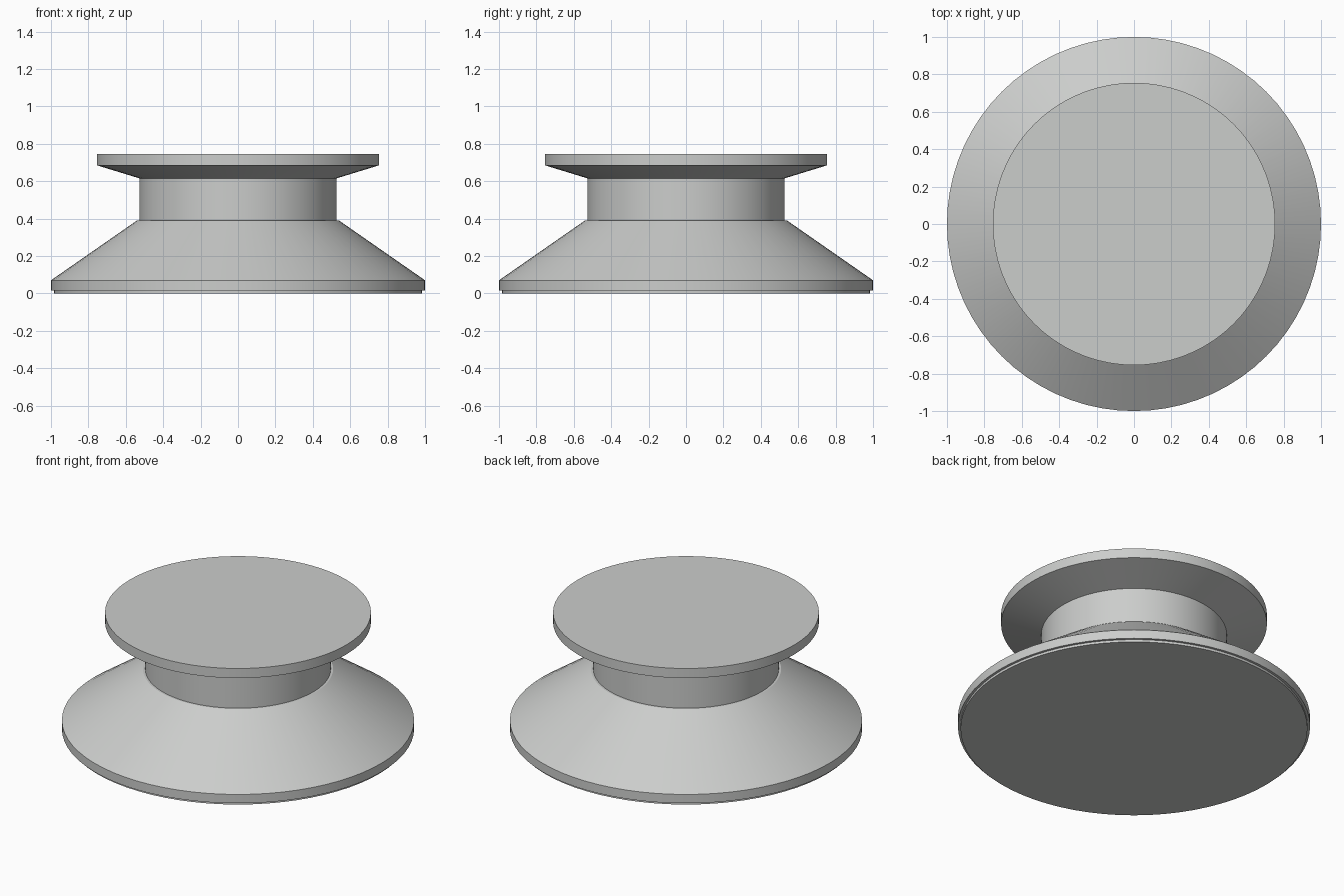
import bpy
import bmesh
from math import radians, tau
from mathutils import Matrix

SIDES = 72

cube = bpy.data.objects.get("Cube")
if cube:
    bpy.data.objects.remove(cube, do_unlink=True)

# Single neutral grey finish
grey = bpy.data.materials.new("neutral_grey")
grey.use_nodes = True
colour = (0.6, 0.61, 0.6, 1)
grey.diffuse_color = colour
grey.node_tree.nodes["Principled BSDF"].inputs["Base Color"].default_value = colour


def turned_part(name, profile):
    """Revolve a (radius, height) profile about z, closing both ends."""
    bm = bmesh.new()
    outline = [(0, profile[0][1])] + profile + [(0, profile[-1][1])]
    verts = [bm.verts.new((r, 0, z)) for r, z in outline]
    edges = [bm.edges.new(pair) for pair in zip(verts, verts[1:])]
    bmesh.ops.spin(bm, geom=verts + edges, cent=(0, 0, 0), axis=(0, 0, 1),
                   angle=tau, steps=SIDES, use_merge=True)
    bmesh.ops.remove_doubles(bm, verts=bm.verts, dist=0.0001)
    bmesh.ops.recalc_face_normals(bm, faces=bm.faces)
    mesh = bpy.data.meshes.new(name)
    bm.to_mesh(mesh)
    bm.free()
    mesh.materials.append(grey)
    obj = bpy.data.objects.new(name, mesh)
    bpy.context.collection.objects.link(obj)
    bpy.ops.object.select_all(action="DESELECT")
    obj.select_set(True)
    bpy.context.view_layer.objects.active = obj
    bpy.ops.object.shade_smooth_by_angle(angle=radians(15))
    return obj


# Flared base with a narrow recessed foot
turned_part("flared_base", [(0.985, 0), (0.985, 0.015), (1, 0.015),
                            (1, 0.07), (0.54, 0.39)])
# Neck and flared cap, turned in one piece
turned_part("neck_and_cap", [(0.527, 0.39), (0.527, 0.615),
                             (0.755, 0.685), (0.755, 0.745)])
